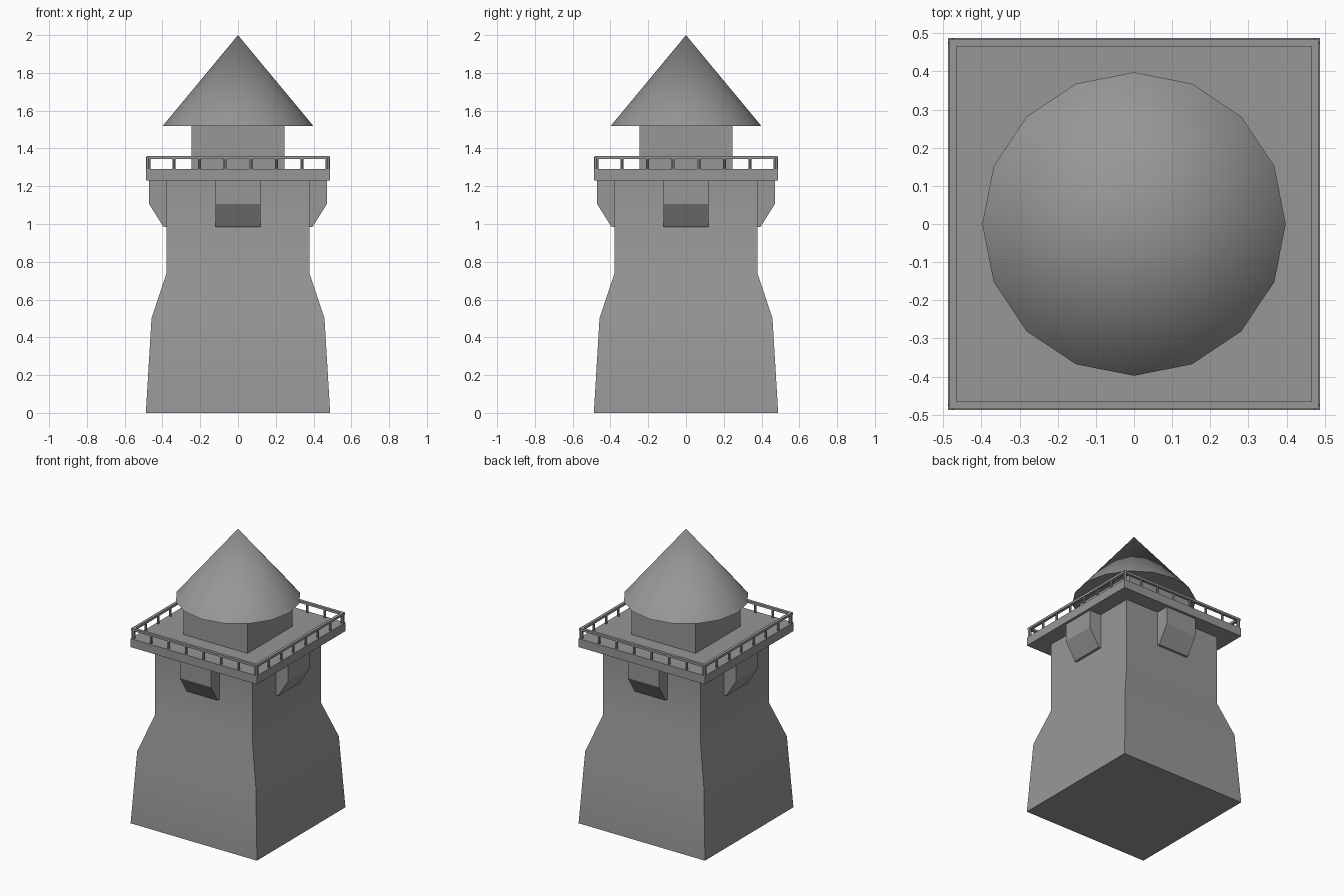
import bpy
import bmesh
from math import pi, radians
from mathutils import Matrix

cube = bpy.data.objects.get("Cube")
if cube:
    bpy.data.objects.remove(cube, do_unlink=True)

stone = bpy.data.materials.new("grey stone")
stone.use_nodes = True
GREY = (0.31, 0.31, 0.31, 1)
stone.diffuse_color = GREY
stone.node_tree.nodes["Principled BSDF"].inputs["Base Color"].default_value = GREY


def add_object(name, bm, smooth=False):
    bmesh.ops.recalc_face_normals(bm, faces=bm.faces)
    mesh = bpy.data.meshes.new(name)
    bm.to_mesh(mesh)
    bm.free()
    mesh.materials.append(stone)
    obj = bpy.data.objects.new(name, mesh)
    bpy.context.collection.objects.link(obj)
    if smooth:
        bpy.ops.object.select_all(action="DESELECT")
        obj.select_set(True)
        bpy.context.view_layer.objects.active = obj
        bpy.ops.object.shade_smooth_by_angle(angle=radians(30))
    return obj


def square_tower(name, profile, smooth=False):
    """Stack square rings given as (half width, height), capped at both ends."""
    bm = bmesh.new()
    rings = [[bm.verts.new((sx * h, sy * h, z))
              for sx, sy in ((-1, -1), (1, -1), (1, 1), (-1, 1))]
             for h, z in profile]
    for low, high in zip(rings, rings[1:]):
        for i in range(4):
            j = (i + 1) % 4
            bm.faces.new((low[i], low[j], high[j], high[i]))
    bm.faces.new(rings[0])
    bm.faces.new(rings[-1])
    return add_object(name, bm, smooth)


def add_box(bm, centre, size):
    bmesh.ops.create_cube(bm, size=1, matrix=Matrix.Translation(centre)
                          @ Matrix.Diagonal((*size, 1)))


def add_post(bm, x, y, radius):
    bmesh.ops.create_cone(bm, cap_ends=True, segments=8, radius1=radius,
                          radius2=radius, depth=0.07,
                          matrix=Matrix.Translation((x, y, 1.32)))


# Flared tower, gallery floor and lantern room
square_tower("tower_body", [(0.488, 0), (0.458, 0.5), (0.378, 0.74), (0.378, 1.23)], True)
square_tower("gallery_floor", [(0.488, 1.23), (0.488, 1.29)])
square_tower("lantern_room", [(0.247, 1.29), (0.247, 1.52)])

# Conical roof
bm = bmesh.new()
bmesh.ops.create_cone(bm, cap_ends=True, segments=16, radius1=0.398, radius2=0,
                      depth=0.48, matrix=Matrix.Translation((0, 0, 1.76)))
add_object("roof", bm, True)

# Sloped bay under the gallery on each side
for k, side in enumerate(("front", "left", "back", "right")):
    bm = bmesh.new()
    outline = [(-0.36, 1.23), (-0.47, 1.23), (-0.47, 1.105), (-0.395, 0.985), (-0.36, 0.985)]
    face = bm.faces.new([bm.verts.new((-0.12, y, z)) for y, z in outline])
    grown = bmesh.ops.extrude_face_region(bm, geom=[face], use_keep_orig=True)
    moved = [v for v in grown["geom"] if isinstance(v, bmesh.types.BMVert)]
    bmesh.ops.translate(bm, verts=moved, vec=(0.24, 0, 0))
    bmesh.ops.rotate(bm, verts=bm.verts, matrix=Matrix.Rotation(k * pi / 2, 3, "Z"))
    add_object(side + "_bay", bm)

# Railing: evenly spaced posts, thicker at the corners, under a square top rail
EDGE = 0.475
STEP = 2 * EDGE / 7
bm = bmesh.new()
for k in range(4):
    start = len(bm.verts)
    add_post(bm, -EDGE, -EDGE, 0.012)
    for i in range(1, 7):
        add_post(bm, -EDGE + i * STEP, -EDGE, 0.008)
    bm.verts.ensure_lookup_table()
    bmesh.ops.rotate(bm, verts=bm.verts[start:], matrix=Matrix.Rotation(k * pi / 2, 3, "Z"))
add_object("railing_posts", bm)

bm = bmesh.new()
for s in (-1, 1):
    add_box(bm, (0, s * EDGE, 1.353), (2 * EDGE + 0.02, 0.02, 0.016))
    add_box(bm, (s * EDGE, 0, 1.353), (0.02, 2 * EDGE - 0.02, 0.016))
add_object("top_rail", bm)
